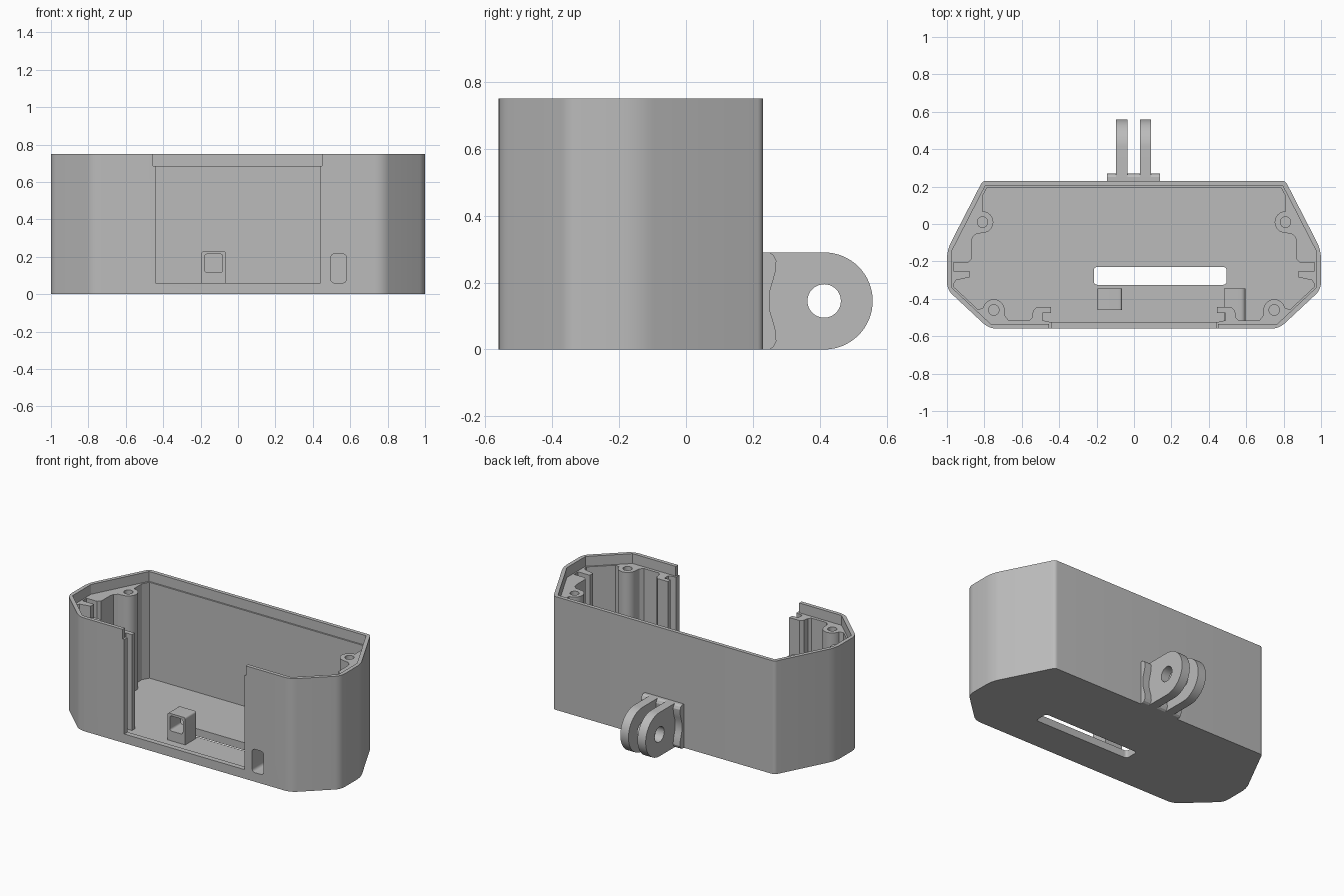
import bpy, bmesh, math
from mathutils import Vector

cube = bpy.data.objects.get("Cube")
if cube:
    bpy.data.objects.remove(cube, do_unlink=True)

grey = bpy.data.materials.new("plain grey")
grey.use_nodes = True
grey.diffuse_color = (0.5, 0.5, 0.5, 1)
grey.node_tree.nodes["Principled BSDF"].inputs["Base Color"].default_value = (0.5, 0.5, 0.5, 1)


def prism(name, pts, axis, lo, hi):
    """Extrude a 2D outline along an axis; the other two axes keep their order."""
    place = {"X": lambda p, d: (d, p[0], p[1]),
             "Y": lambda p, d: (p[0], d, p[1]),
             "Z": lambda p, d: (p[0], p[1], d)}[axis]
    bm = bmesh.new()
    face = bm.faces.new([bm.verts.new(place(p, lo)) for p in pts])
    new = bmesh.ops.extrude_face_region(bm, geom=[face])["geom"]
    shift = Vector(place((0, 0), hi - lo))
    bmesh.ops.translate(bm, vec=shift, verts=[v for v in new if isinstance(v, bmesh.types.BMVert)])
    bmesh.ops.recalc_face_normals(bm, faces=bm.faces)
    mesh = bpy.data.meshes.new(name)
    bm.to_mesh(mesh)
    bm.free()
    mesh.materials.append(grey)
    obj = bpy.data.objects.new(name, mesh)
    bpy.context.collection.objects.link(obj)
    return obj


def rect(x0, x1, y0, y1):
    return [(x0, y0), (x1, y0), (x1, y1), (x0, y1)]


def arc(cx, cy, r, start, end, n=12):
    angles = [math.radians(start + (end - start) * i / n) for i in range(n + 1)]
    return [(cx + r * math.cos(a), cy + r * math.sin(a)) for a in angles]


def circle(cx, cy, r):
    return arc(cx, cy, r, 0, 360, 32)[:-1]


def fillet(pts, sizes, n=6):
    """Round each corner, starting the given distance before it."""
    out = []
    for i, size in enumerate(sizes):
        p = Vector(pts[i])
        if not size:
            out.append(p)
            continue
        a = p + (Vector(pts[i - 1]) - p).normalized() * size
        b = p + (Vector(pts[(i + 1) % len(pts)]) - p).normalized() * size
        for k in range(n + 1):
            t = k / n
            out.append(a * (1 - t) ** 2 + p * 2 * t * (1 - t) + b * t * t)
    return out


def inset(pts, d):
    """Move every side of a counter-clockwise outline inward."""
    out = []
    for i, p in enumerate(pts):
        p = Vector(p)
        e1 = (p - Vector(pts[i - 1])).normalized()
        e2 = (Vector(pts[(i + 1) % len(pts)]) - p).normalized()
        n1, n2 = Vector((-e1.y, e1.x)), Vector((-e2.y, e2.x))
        out.append(p + (n1 + n2) * d / (1 + n1.dot(n2)))
    return out


def cut(obj, cutters):
    """Subtract the cutters and bake the result."""
    for c in cutters:
        c.hide_render = True
        m = obj.modifiers.new("cut", "BOOLEAN")
        m.operation, m.solver, m.object = "DIFFERENCE", "EXACT", c
    graph = bpy.context.evaluated_depsgraph_get()
    mesh = bpy.data.meshes.new_from_object(obj.evaluated_get(graph))
    obj.modifiers.clear()
    obj.data = mesh


def mirrored(half):
    return half + [(-x, y) for x, y in reversed(half)]


# Outer outline, counter-clockwise from the front right-hand corner
outline = [(-0.775, -0.56), (0.775, -0.56), (1, -0.35), (1, -0.14),
           (0.81, 0.23), (-0.81, 0.23), (-1, -0.14), (-1, -0.35)]
rounding = [0.045, 0.045, 0.04, 0.05, 0.018, 0.018, 0.05, 0.04]
shell = prism("shell", fillet(outline, rounding), "Z", 0, 0.75)

# Cavity outline: screw posts, side ribs and door rails are left standing
half_cavity = (
    [(0.785, 0.195), (0.81, 0.15)]
    + arc(0.81, 0.01, 0.058, 90, 270)
    + [(0.842, -0.052), (0.863, -0.07), (0.87, -0.1), (0.87, -0.19), (0.888, -0.207),
       (0.965, -0.207), (0.965, -0.25), (0.88, -0.25), (0.88, -0.285),
       (0.95, -0.3), (0.965, -0.32), (0.965, -0.335), (0.835, -0.456)]
    + arc(0.75, -0.46, 0.058, 10, 185)
    + [(0.688, -0.495), (0.67, -0.515), (0.56, -0.515), (0.545, -0.5), (0.54, -0.465),
       (0.52, -0.445), (0.445, -0.445), (0.445, -0.475), (0.49, -0.475),
       (0.49, -0.515), (0.445, -0.525)])
cutters = [
    prism("cavity_cutter", mirrored(half_cavity), "Z", 0.05, 0.7),
    prism("lip_cutter", inset(outline, 0.025), "Z", 0.685, 0.9),
    prism("door_cutter", rect(-0.442, 0.44, 0.06, 0.72), "Y", -0.7, -0.5),
    prism("door_top_cutter", rect(-0.455, 0.45, 0.685, 0.9), "Y", -0.7, -0.4),
    prism("floor_slot_cutter",
          fillet(rect(-0.215, 0.495, -0.325, -0.23), [0.02] * 4), "Z", -0.1, 0.12),
]
for side in (-1, 1):
    for x, y in ((0.81, 0.01), (0.75, -0.46)):
        cutters.append(prism("screw_cutter", circle(side * x, y, 0.028), "Z", 0.2, 0.8))

# Front switch opening runs through the wall into its sleeve
switch_cutter = prism("switch_cutter", fillet(rect(0.495, 0.58, 0.06, 0.215), [0.025] * 4),
                      "Y", -0.7, -0.37)
cutters.append(switch_cutter)
cut(shell, cutters)

sleeve = prism("switch_sleeve", fillet(rect(0.48, 0.596, 0.045, 0.23), [0, 0, 0.03, 0]),
               "Y", -0.53, -0.345)
cut(sleeve, [switch_cutter])

# Small hollow post standing on the floor
post = prism("floor_post", fillet(rect(-0.195, -0.065, 0.045, 0.23), [0, 0, 0.015, 0.015]),
             "Y", -0.46, -0.345)
post_cutter = prism("post_cutter", fillet(rect(-0.178, -0.082, 0.115, 0.215), [0.018] * 4),
                    "Y", -0.6, -0.2)
cut(post, [post_cutter])
cutters.append(post_cutter)

# Rear mount: waisted base plate and two pierced prongs
half_plate = [(0.225, 0), (0.25, 0), (0.262, 0.008), (0.27, 0.025), (0.268, 0.055),
              (0.26, 0.085), (0.252, 0.11), (0.249, 0.135)]
plate = half_plate + [(y, 0.29 - z) for y, z in reversed(half_plate)]
base = prism("mount_base", plate, "X", -0.145, 0.14)

pin_cutter = prism("pin_cutter", circle(0.413, 0.145, 0.05), "X", -0.3, 0.3)
cutters.append(pin_cutter)
prong_outline = [(0.225, 0.29), (0.225, 0)] + arc(0.413, 0.145, 0.145, -90, 90, 32)
prongs = []
for name, x in (("right_prong", -0.095), ("left_prong", 0.031)):
    prong = prism(name, prong_outline, "X", x, x + 0.06)
    cut(prong, [pin_cutter])
    prongs.append(prong)

for c in cutters:
    bpy.data.objects.remove(c, do_unlink=True)

# Smooth the rounded faces, keep hard edges
bpy.ops.object.select_all(action="DESELECT")
for obj in [shell, sleeve, post, base] + prongs:
    obj.select_set(True)
bpy.context.view_layer.objects.active = shell
bpy.ops.object.shade_smooth_by_angle(angle=math.radians(25))
